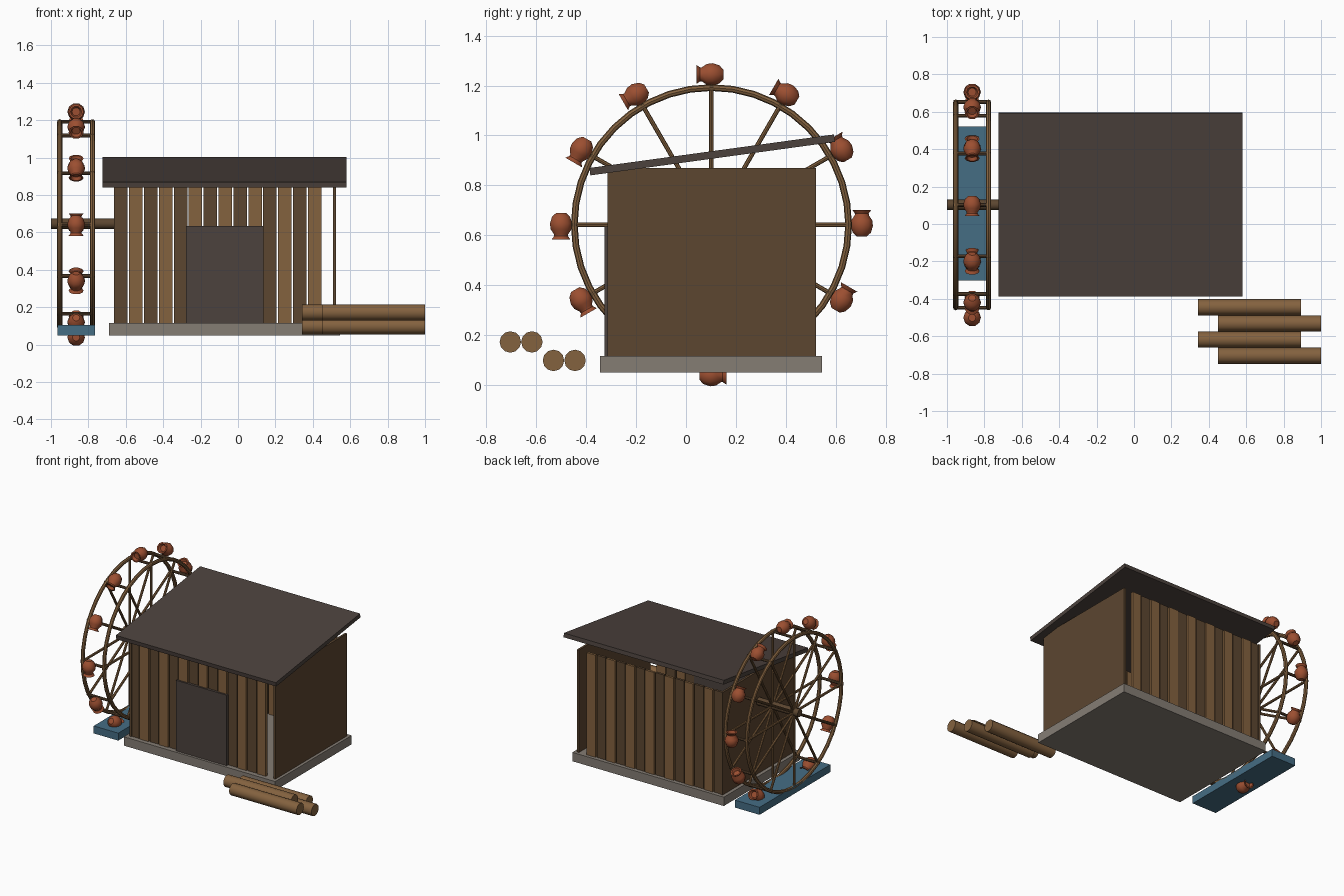
import bpy, bmesh, math
from mathutils import Matrix, Vector

cube = bpy.data.objects.get("Cube")
if cube:
    bpy.data.objects.remove(cube, do_unlink=True)


def material(name, hex_code):
    def linear(c):
        c /= 255
        return c / 12.92 if c <= 0.04045 else ((c + 0.055) / 1.055) ** 2.4
    col = (*[linear(c) for c in bytes.fromhex(hex_code)], 1)
    m = bpy.data.materials.new(name)
    m.use_nodes = True
    m.diffuse_color = col
    bsdf = m.node_tree.nodes["Principled BSDF"]
    bsdf.inputs["Base Color"].default_value = col
    bsdf.inputs["Roughness"].default_value = 0.9
    return m


WOOD = material("light wood", "84623F")
DARK = material("dark wood", "5C4630")
ROOF = material("roof brown", "4C423D")
STONE = material("grey stone", "857D74")
WATER = material("water blue", "456D84")
CLAY = material("red clay", "9C4F31")


def finish(name, bm, mat, smooth=False):
    bmesh.ops.recalc_face_normals(bm, faces=bm.faces)
    me = bpy.data.meshes.new(name)
    bm.to_mesh(me)
    bm.free()
    me.materials.append(mat)
    ob = bpy.data.objects.new(name, me)
    bpy.context.collection.objects.link(ob)
    if smooth:
        bpy.ops.object.select_all(action="DESELECT")
        ob.select_set(True)
        bpy.context.view_layer.objects.active = ob
        bpy.ops.object.shade_smooth_by_angle(angle=math.radians(40))
    return ob


def box(name, mat, x, y, z):
    """Box from (min, max) pairs."""
    bm = bmesh.new()
    size = [b - a for a, b in (x, y, z)]
    mid = [(a + b) / 2 for a, b in (x, y, z)]
    bmesh.ops.create_cube(bm, size=1, matrix=Matrix.Translation(mid) @ Matrix.Diagonal((*size, 1)))
    return finish(name, bm, mat)


def add_rod(bm, a, b, r, sides=8):
    a, b = Vector(a), Vector(b)
    turn = (b - a).to_track_quat("Z", "Y").to_matrix().to_4x4()
    bmesh.ops.create_cone(bm, cap_ends=True, segments=sides, radius1=r, radius2=r,
                          depth=(b - a).length, matrix=Matrix.Translation((a + b) / 2) @ turn)


def rod(name, mat, a, b, r, sides=12):
    bm = bmesh.new()
    add_rod(bm, a, b, r, sides)
    return finish(name, bm, mat, True)


# Hut: foundation, side walls, door and sloping roof
box("foundation", STONE, (-0.69, 0.545), (-0.345, 0.545), (0.05, 0.115))
box("left_wall", DARK, (0.508, 0.524), (-0.314, 0.522), (0.115, 0.87))
box("right_wall", DARK, (-0.664, -0.648), (-0.314, 0.522), (0.115, 0.87))
box("door", ROOF, (-0.277, 0.137), (-0.327, -0.29), (0.115, 0.635))
roof = box("roof", ROOF, (-0.652, 0.652), (-0.495, 0.495), (-0.015, 0.015))
roof.location = (-0.072, 0.105, 0.922)
roof.rotation_euler.x = math.radians(7.8)

# Plank walls, alternating in colour and depth
for side, y, out in (("front", -0.3, -1), ("back", 0.507, 1)):
    for i in range(14):
        x = -0.626 + i * 0.0797
        mat, step = (WOOD, 0.005) if i % 2 else (DARK, 0)
        over_door = side == "front" and -0.25 < x < 0.12
        face = y + out * step
        box(f"{side}_plank_{i + 1}", mat, (x - 0.036, x + 0.036),
            (face - 0.009, face + 0.009), (0.6 if over_door else 0.115, 0.868))

# Wheel: two rims with spokes, cross bars and axle
CY, CZ, R = 0.102, 0.642, 0.55
RIMS = (-0.953, -0.778)


def at(x, angle, r):
    return Vector((x, CY + r * math.cos(angle), CZ + r * math.sin(angle)))


def rim(name, x):
    bm = bmesh.new()
    n, k, tube = 40, 8, 0.0135
    rings = [[bm.verts.new(at(x + tube * math.sin(math.tau * j / k), math.tau * i / n,
                              R + tube * math.cos(math.tau * j / k)))
              for j in range(k)] for i in range(n)]
    for i in range(n):
        for j in range(k):
            a, b = rings[i], rings[(i + 1) % n]
            bm.faces.new((a[j], b[j], b[(j + 1) % k], a[(j + 1) % k]))
    finish(name, bm, WOOD, True)


angles = [math.tau * i / 12 for i in range(12)]
for label, x in zip(("outer", "inner"), RIMS):
    rim(f"{label}_rim", x)
    bm = bmesh.new()
    for a in angles:
        add_rod(bm, at(x, a, 0), at(x, a, R), 0.009)
    finish(f"{label}_spokes", bm, WOOD, True)

bm = bmesh.new()
for a in angles:
    add_rod(bm, at(RIMS[0] - 0.012, a, R), at(RIMS[1] + 0.012, a, R), 0.01)
finish("cross_bars", bm, DARK, True)
rod("axle", DARK, (-1, CY, CZ + 0.005), (-0.62, CY, CZ + 0.005), 0.028)

# Clay pots round the wheel, mouths along the turning direction: (radius, height)
POT = [(0.02, -0.048), (0.038, -0.032), (0.047, -0.005), (0.044, 0.018),
       (0.03, 0.038), (0.029, 0.045), (0.04, 0.06), (0.03, 0.06), (0.022, 0.042)]


def pot(name, angle):
    bm = bmesh.new()
    n = 10
    centre = at(sum(RIMS) / 2, angle, 0.603)
    radial = Vector((0, math.cos(angle), math.sin(angle)))
    along = Vector((0, -math.sin(angle), math.cos(angle)))
    side = Vector((1, 0, 0))
    rings = []
    for r, h in POT:
        rings.append([bm.verts.new(centre + along * h
                                   + side * r * math.cos(math.tau * j / n)
                                   + radial * r * math.sin(math.tau * j / n)) for j in range(n)])
    for a, b in zip(rings, rings[1:]):
        for j in range(n):
            k = (j + 1) % n
            bm.faces.new((a[j], a[k], b[k], b[j]))
    bm.faces.new(rings[0])
    bm.faces.new(rings[-1])
    finish(name, bm, CLAY, True)


for i, a in enumerate(angles):
    pot(f"pot_{i + 1}", a)

# Water channel under the wheel
box("water_channel", WATER, (-0.965, -0.765), (-0.302, 0.522), (0.05, 0.105))

# Stacked logs
for i in range(4):
    x = 0.343 if i % 2 == 0 else 0.45
    y, z = -0.445 - i * 0.0865, 0.098 if i < 2 else 0.172
    rod(f"log_{i + 1}", WOOD, (x, y, z), (x + 0.55, y, z), 0.043)
